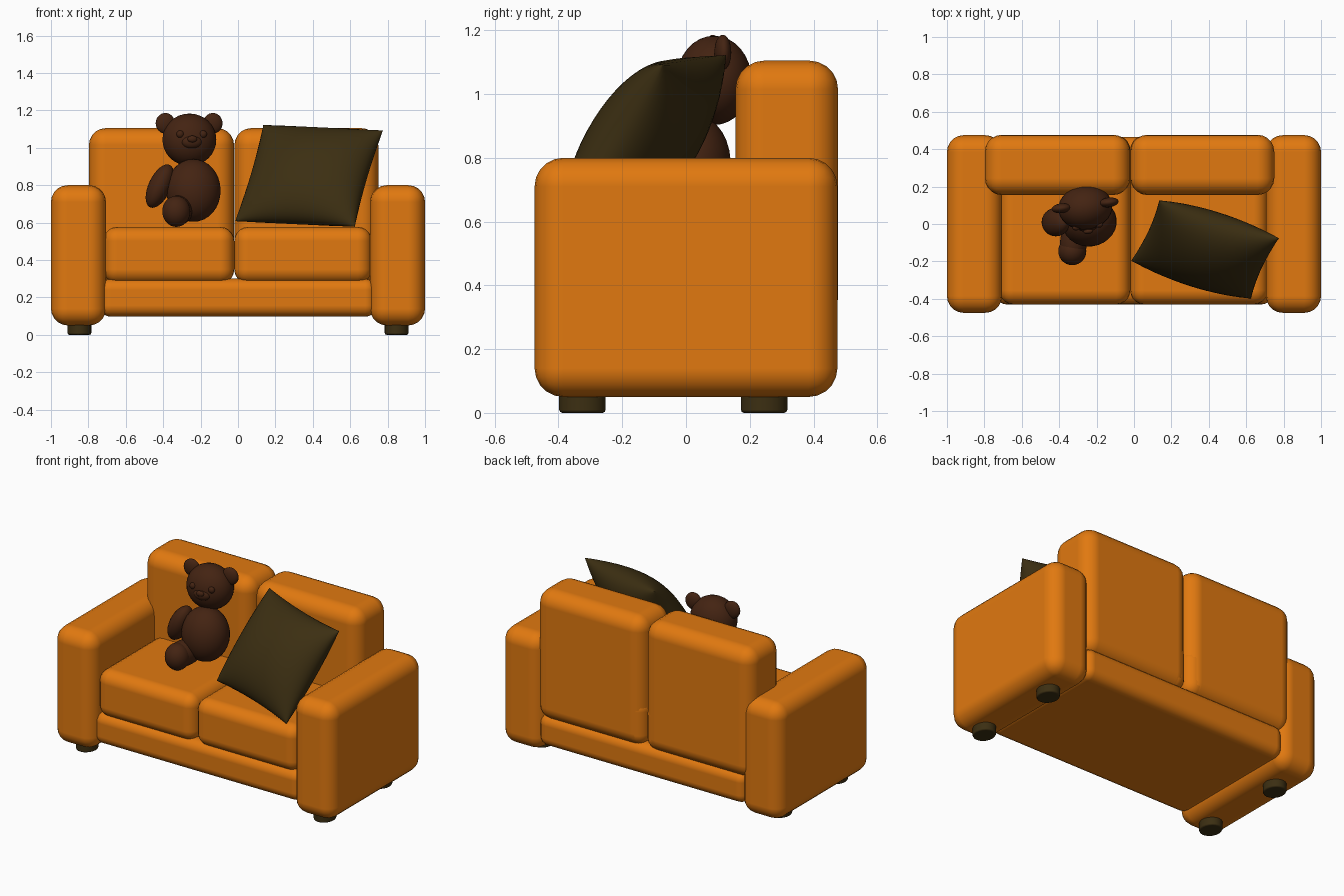
import bpy, bmesh, math
from mathutils import Vector, Matrix, Euler

if "Cube" in bpy.data.objects:
    bpy.data.objects.remove(bpy.data.objects["Cube"])


def material(name, rgb):
    m = bpy.data.materials.new(name)
    m.diffuse_color = (*rgb, 1)
    m.use_nodes = True
    m.node_tree.nodes["Principled BSDF"].inputs["Base Color"].default_value = m.diffuse_color
    return m


ORANGE = material("orange fabric", (0.75, 0.19, 0.005))
OLIVE = material("dark olive", (0.045, 0.028, 0.006))
BROWN = material("dark brown plush", (0.057, 0.017, 0.006))


def finish(bm, name, mat, bevel=0, segments=5):
    """Turn a bmesh into a smooth object, with an optional rounded bevel."""
    bmesh.ops.recalc_face_normals(bm, faces=bm.faces)
    for f in bm.faces:
        f.smooth = True
    me = bpy.data.meshes.new(name)
    bm.to_mesh(me)
    bm.free()
    me.materials.append(mat)
    ob = bpy.data.objects.new(name, me)
    bpy.context.collection.objects.link(ob)
    if bevel:
        mod = ob.modifiers.new("round", 'BEVEL')
        mod.width, mod.segments = bevel, segments
        mod.limit_method, mod.angle_limit = 'ANGLE', math.radians(40)
        mod.harden_normals = True
    return ob


def block(name, x, y, z, bevel):
    """Rounded box from (min, max) ranges."""
    bm = bmesh.new()
    lo, hi = Vector((x[0], y[0], z[0])), Vector((x[1], y[1], z[1]))
    bmesh.ops.create_cube(bm, size=1, matrix=Matrix.LocRotScale((lo + hi) / 2, None, hi - lo))
    finish(bm, name, ORANGE, bevel)


def blob(name, loc, radii, rot=(0, 0, 0)):
    """Ellipsoid, rotation in degrees."""
    bm = bmesh.new()
    r = Euler([math.radians(a) for a in rot])
    bmesh.ops.create_uvsphere(bm, u_segments=28, v_segments=16, radius=1,
                              matrix=Matrix.LocRotScale(Vector(loc), r, Vector(radii)))
    finish(bm, name, BROWN)


# Sofa body
block("base", (-0.74, 0.74), (-0.43, 0.465), (0.097, 0.30), 0.06)
block("left_arm", (-1, -0.706), (-0.475, 0.475), (0.05, 0.80), 0.09)
block("right_arm", (0.706, 1), (-0.475, 0.475), (0.05, 0.80), 0.09)
block("left_seat_cushion", (-0.72, -0.02), (-0.43, 0.472), (0.275, 0.577), 0.075)
block("right_seat_cushion", (-0.02, 0.715), (-0.43, 0.472), (0.275, 0.577), 0.075)
block("left_back_cushion", (-0.797, -0.021), (0.155, 0.477), (0.27, 1.105), 0.09)
block("right_back_cushion", (-0.019, 0.75), (0.155, 0.477), (0.27, 1.105), 0.09)

# Feet
for sx, side in ((-1, "left"), (1, "right")):
    for y, end in ((-0.325, "front"), (0.245, "back")):
        bm = bmesh.new()
        bmesh.ops.create_cone(bm, cap_ends=True, segments=20, radius1=1, radius2=1, depth=1,
                              matrix=Matrix.LocRotScale(Vector((sx * 0.848, y, 0.035)), None,
                                                        Vector((0.064, 0.073, 0.07))))
        finish(bm, f"{side}_{end}_foot", OLIVE, 0.01, 2)

# Throw pillow: two bulged sheets joined along a slightly pinched square edge
A, B = Vector((0.14, 0.13, 1.12)), Vector((0.77, -0.08, 1.095))
C, D = Vector((0.63, -0.395, 0.575)), Vector((-0.02, -0.20, 0.61))
centre, half_u, half_v = (A + B + C + D) / 4, (B - A + C - D) / 4, (A - D + B - C) / 4
normal = half_u.cross(half_v).normalized()
bm = bmesh.new()
for side in (1, -1):
    grid = bmesh.ops.create_grid(bm, x_segments=24, y_segments=24, size=1)
    for v in grid["verts"]:
        s, t = math.sin(v.co.x * math.pi / 2), math.sin(v.co.y * math.pi / 2)
        puff = max(0, (1 - s * s) * (1 - t * t)) ** 0.5
        v.co = (centre + half_u * s * (1 - 0.05 * (1 - t * t))
                + half_v * t * (1 - 0.05 * (1 - s * s)) + normal * side * 0.155 * puff)
bmesh.ops.remove_doubles(bm, verts=bm.verts, dist=0.0005)
finish(bm, "throw_pillow", OLIVE)

# Toy bear, turned slightly to its left
YAW = 7
blob("bear_body", (-0.238, 0.01, 0.772), (0.146, 0.13, 0.168), (-6, 0, YAW))
blob("bear_head", (-0.26, 0.088, 1.043), (0.145, 0.118, 0.14), (0, 0, YAW))
blob("bear_arm", (-0.418, 0.01, 0.795), (0.06, 0.076, 0.125), (0, 25, 0))
blob("bear_leg", (-0.32, -0.085, 0.665), (0.074, 0.135, 0.08), (0, 0, -10))
blob("bear_foot", (-0.33, -0.145, 0.66), (0.075, 0.075, 0.083))
turn = Matrix.Rotation(math.radians(YAW), 3, 'Z')
head = Vector((-0.26, 0.088, 1.043))
for s, side in ((-1, "left"), (1, "right")):
    blob(f"bear_{side}_ear", head + turn @ Vector((s * 0.128, 0.012, 0.088)),
         (0.052, 0.026, 0.055), (0, 0, YAW))
    blob(f"bear_{side}_eye", head + turn @ Vector((s * 0.062, -0.1, 0.03)),
         (0.02, 0.016, 0.02), (0, 0, YAW))
blob("bear_muzzle", head + turn @ Vector((0, -0.1, -0.012)), (0.055, 0.03, 0.036), (0, 0, YAW))
blob("bear_nose", head + turn @ Vector((0, -0.128, 0.004)), (0.026, 0.014, 0.018), (0, 0, YAW))
